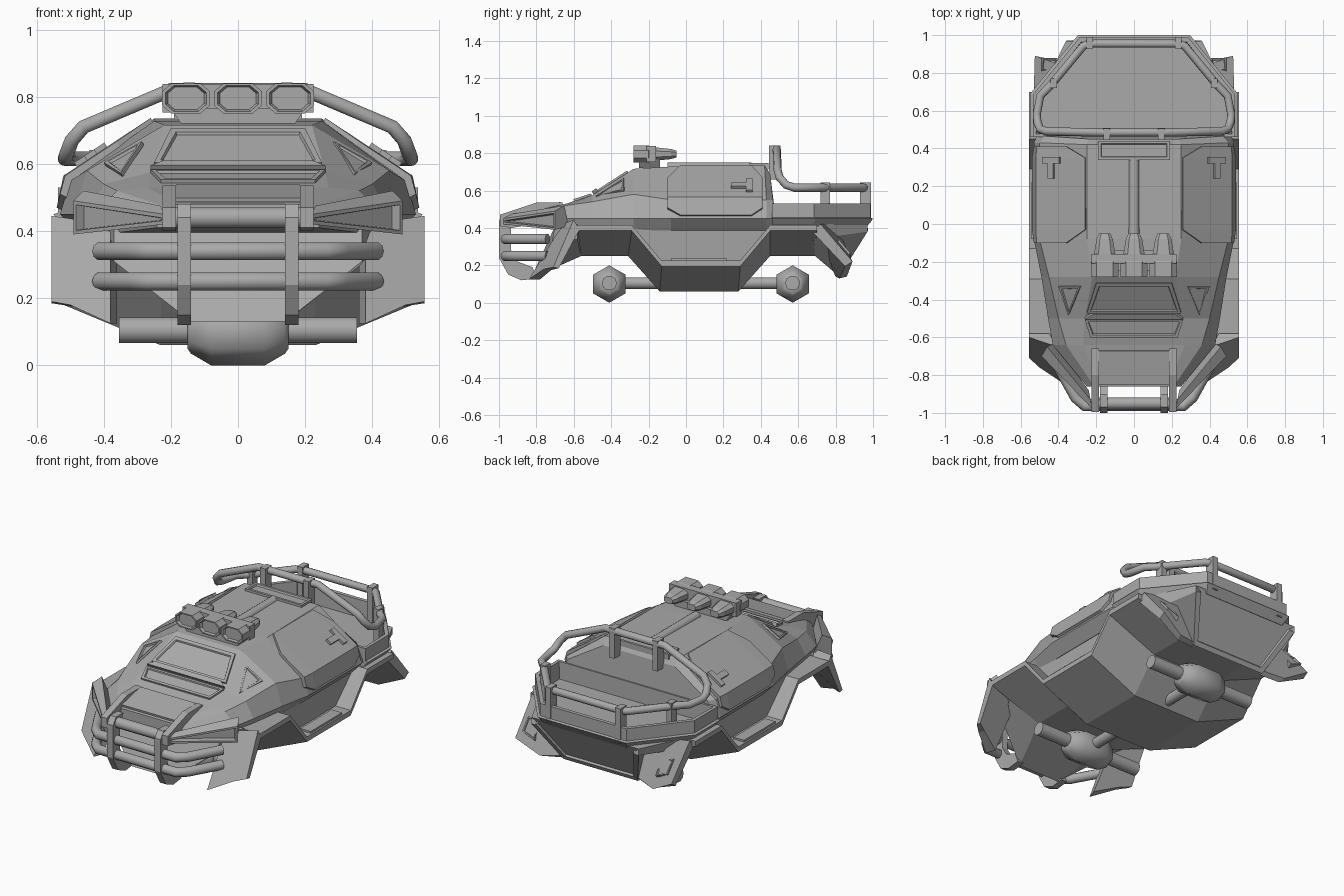
import bpy, bmesh, math
from mathutils import Vector

cube = bpy.data.objects.get("Cube")
if cube:
    bpy.data.objects.remove(cube, do_unlink=True)

grey = bpy.data.materials.new("plain_grey")
grey.use_nodes = True
colour = (0.4, 0.4, 0.4, 1)
grey.diffuse_color = colour
for node in grey.node_tree.nodes:
    if node.type == 'BSDF_PRINCIPLED':
        node.inputs["Base Color"].default_value = colour


def make(name, verts, faces, mirror=False, inset=None, smooth=False):
    """Mesh object; inset = (direction, thickness, depth) on the best facing face."""
    mesh = bpy.data.meshes.new(name)
    mesh.from_pydata([tuple(v) for v in verts], [], faces)
    bm = bmesh.new()
    bm.from_mesh(mesh)
    bmesh.ops.recalc_face_normals(bm, faces=bm.faces)
    if inset:
        bm.normal_update()
        target = max(bm.faces, key=lambda f: f.normal.dot(Vector(inset[0])))
        bmesh.ops.inset_region(bm, faces=[target], thickness=inset[1], depth=0)
        bmesh.ops.inset_region(bm, faces=[target], thickness=0.006, depth=inset[2])
    for f in bm.faces:
        f.smooth = smooth
    bm.to_mesh(mesh)
    bm.free()
    mesh.materials.append(grey)
    obj = bpy.data.objects.new(name, mesh)
    bpy.context.collection.objects.link(obj)
    if mirror:
        obj.modifiers.new("Mirror", 'MIRROR')
    return obj


def flip(pts):
    return [(-x, y, z) for x, y, z in reversed(pts)]


def loft(name, sections, sym=False, **kw):
    """Skin closed rings; sym completes half rings across x = 0."""
    rings = [s + flip(s) for s in sections] if sym else sections
    n = len(rings[0])
    faces = [tuple(range(n)), tuple(range((len(rings) - 1) * n, len(rings) * n))]
    for r in range(len(rings) - 1):
        for i in range(n):
            j = (i + 1) % n
            faces.append((r * n + i, r * n + j, (r + 1) * n + j, (r + 1) * n + i))
    return make(name, [p for ring in rings for p in ring], faces, **kw)


def prism(name, profile, x0, x1, **kw):
    return loft(name, [[(x, y, z) for y, z in profile] for x in (x0, x1)], **kw)


def box(name, c, s, **kw):
    x, y, z = (v / 2 for v in s)
    ring = [(-x, -y), (x, -y), (x, y), (-x, y)]
    return loft(name, [[(c[0] + a, c[1] + b, c[2] + h) for a, b in ring] for h in (-z, z)], **kw)


def panel(name, pts, t=0.009, **kw):
    """Thin plate raised on the side that faces up or out."""
    pts = [Vector(p) for p in pts]
    normal = (pts[1] - pts[0]).cross(pts[2] - pts[0]).normalized()
    if normal.z < 0:
        normal = -normal
    return loft(name, [[p - normal * 0.004 for p in pts], [p + normal * t for p in pts]], **kw)


def tube(name, pts, r, cyclic=False):
    curve = bpy.data.curves.new(name, 'CURVE')
    curve.dimensions = '3D'
    curve.bevel_depth, curve.bevel_resolution, curve.use_fill_caps = r, 3, True
    spline = curve.splines.new('POLY')
    spline.points.add(len(pts) - 1)
    for p, co in zip(spline.points, pts):
        p.co = (*co, 1)
    spline.use_cyclic_u = cyclic
    temp = bpy.data.objects.new(name + "_path", curve)
    bpy.context.collection.objects.link(temp)
    bpy.context.view_layer.update()
    deps = bpy.context.evaluated_depsgraph_get()
    mesh = bpy.data.meshes.new_from_object(temp.evaluated_get(deps))
    bpy.data.objects.remove(temp, do_unlink=True)
    mesh.materials.clear()
    mesh.materials.append(grey)
    obj = bpy.data.objects.new(name, mesh)
    bpy.context.collection.objects.link(obj)
    bpy.ops.object.select_all(action='DESELECT')
    obj.select_set(True)
    bpy.context.view_layer.objects.active = obj
    bpy.ops.object.shade_smooth_by_angle(angle=math.radians(50))
    return obj


# Lower hull: outer lip follows the arches and sill, underside slopes inward
outer = [(-.58, .385), (-.29, .385), (-.13, .195), (.29, .195), (.45, .385), (.70, .385)]
inner = [(-.56, .25), (-.31, .25), (-.14, .06), (.28, .06), (.45, .25), (.69, .25)]
loft("lower_hull", [[(.555, yo, zo + .03), (.555, yo, zo), (.23, yi, zi)]
                    for (yo, zo), (yi, zi) in zip(outer, inner)], sym=True)
loft("lower_nose", [[(.45, -.58, .42), (.42, -.58, .34), (.23, -.56, .25)],
                    [(.37, -.70, .41), (.37, -.72, .31), (.14, -.83, .13)]], sym=True)
loft("lower_tail", [[(.50, .68, .42), (.46, .68, .34), (.23, .69, .25)],
                    [(.36, .97, .42), (.36, .97, .38), (.25, .82, .14)]],
     sym=True, inset=((0, .85, -.5), .035, -.012))
loft("cabin_side", [[(.47, -.31, .42), (.47, .46, .42)], [(.45, -.12, .20), (.45, .29, .20)]], sym=True)
box("step_plate", (.51, .07, .23), (.07, .30, .012), mirror=True)

# Fender tips and rear flaps
loft("front_fender_tip", [
    [(.555, -.60, .445), (.555, -.71, .19), (.50, -.76, .18), (.38, -.84, .125), (.38, -.66, .42)],
    [(.555, -.57, .39), (.555, -.68, .185), (.49, -.72, .175), (.36, -.78, .125), (.36, -.58, .39)]],
     mirror=True)
loft("rear_flap", [
    [(.53, .72, .42), (.525, .89, .22), (.38, .86, .14), (.25, .82, .16), (.28, .80, .42)],
    [(.53, .67, .385), (.525, .85, .195), (.37, .82, .13), (.25, .80, .14), (.28, .68, .385)]],
     mirror=True)
panel("tail_light", [(.41, .80, .31), (.49, .80, .32), (.49, .86, .25), (.41, .86, .22)], .025,
      mirror=True, inset=((0, .7, .7), .01, -.01))

# Upper body: chine, shoulder and roof line, nose to rear wall
loft("upper_body", [
    [(.24, -.86, .41), (.25, -.86, .45), (.21, -.86, .47), (.18, -.86, .48)],
    [(.40, -.64, .39), (.43, -.64, .45), (.36, -.64, .52), (.27, -.64, .53)],
    [(.43, -.50, .385), (.455, -.50, .45), (.40, -.50, .54), (.26, -.50, .575)],
    [(.46, -.28, .385), (.49, -.28, .45), (.45, -.28, .58), (.22, -.28, .716)],
    [(.47, -.08, .385), (.53, -.08, .45), (.50, -.08, .55), (.25, -.08, .728)],
    [(.47, .43, .385), (.53, .43, .45), (.50, .43, .55), (.25, .42, .735)],
    [(.47, .48, .385), (.51, .48, .45), (.47, .465, .55), (.24, .45, .69)]], sym=True)


def slope(x, y, lift=0.002):
    return (x, y, .575 + (y + .5) * (.64 if y > -.5 else .32) + lift)


# Windscreen, scuttle, step bar, corner windows and bonnet plate
panel("windscreen", [slope(*p) for p in ((-.20, -.31), (.20, -.31), (.25, -.47), (-.25, -.47))],
      inset=((0, -.5, .85), .025, -.008))
panel("scuttle_bar", [slope(*p) for p in ((-.22, -.47), (.22, -.47), (.26, -.495), (-.26, -.495))], .018)
panel("scuttle", [slope(*p) for p in ((-.26, -.505), (.26, -.505), (.23, -.60), (-.23, -.60))],
      inset=((0, -.5, .85), .02, -.008))
panel("corner_window", [(.282, -.33, .660), (.396, -.33, .597), (.345, -.48, .565)], .009,
      mirror=True, inset=((.4, -.4, .8), .018, -.008))
panel("bonnet_plate", [(-.185, -.67, .53), (.185, -.67, .53), (.185, -.85, .49), (-.185, -.85, .49)], .009)

# Doors: raised panels wrapping over the shoulder
wide = [(.50, .45), (.54, .47), (.52, .565), (.26, .737), (.24, .69)]
slim = [(.49, .49), (.53, .51), (.515, .565), (.36, .668), (.34, .63)]
loft("door", [[(x, y, z) for x, z in ring] for ring, y in
              ((slim, -.10), (wide, -.03), (wide, .35), (slim, .41))], mirror=True)


def on_door(x, y):
    return (x, y, .565 + (.52 - x) * .66)


for name, xa, xb, ya, yb in (("handle_bar", .39, .48, .32, .355), ("handle_stem", .42, .45, .24, .32)):
    panel(name, [on_door(xa, ya), on_door(xb, ya), on_door(xb, yb), on_door(xa, yb)], .015, mirror=True)

# Roof spine and vent
tube("roof_spine", [(0, -.10, .722), (0, .35, .722)], .03)
box("roof_vent", (0, .39, .73), (.38, .10, .035), inset=((0, 0, 1), .02, -.01))

# Rear cargo bed: chamfered base running up into thin walls round a sunken floor
plan = [(.555, .46), (.555, .69), (.30, 1.0)]
levels = ((.92, .40), (.99, .45), (.965, .455), (.965, .53))
loft("cargo_bed", [[(x * k, .46 + (y - .46) * (k + .01), z) for x, y in plan] for k, z in levels],
     sym=True, inset=((0, 0, 1), .025, -.105))

# Roll bar loop with posts
half = [(.20, .485, .82), (.46, .49, .71), (.495, .50, .67), (.51, .535, .63), (.515, .58, .615),
        (.495, .68, .615), (.44, .735, .615), (.27, .94, .615), (.24, .955, .615)]
tube("roll_bar", half + flip(half), .022, cyclic=True)
for name, x, y, z0, z1, d in (("roll_post_front", .145, .475, .66, .842, .06),
                              ("roll_post_side", .425, .745, .43, .642, .05),
                              ("roll_post_rear", .235, .96, .43, .642, .06)):
    box(name, (x, y, (z0 + z1) / 2), (.035, d, z1 - z0), mirror=True)


# Roof lamps on a bracket
def octagon(cx, cz, w, h, y):
    c = .45
    pts = [(w, -h * c), (w, h * c), (w * .6, h), (-w * .6, h)]
    pts += [(-a, -b) for a, b in pts]
    return [(cx + a, y, cz + b) for a, b in pts]


for i, cx in enumerate((-.155, 0, .155)):
    rings = ((-.265, .75), (-.28, .85), (-.28, 1), (-.20, 1), (-.19, .85), (-.08, .6), (-.05, .4))
    loft("roof_lamp_%d" % (i + 1), [octagon(cx, .795, .072 * k, .045 * k, y) for y, k in rings])
box("lamp_bracket", (0, -.185, .795), (.45, .05, .085))
loft("lamp_mount", [[(.17, y, .72), (.20, y, .765)] for y in (-.25, -.14)], sym=True)

# Headlights swept back along the nose
loft("headlight", [
    [(.22, -.98, .42), (.22, -.98, .45), (.23, -.93, .475), (.24, -.88, .42)],
    [(.49, -.70, .39), (.49, -.70, .49), (.46, -.65, .52), (.42, -.63, .41)]],
     mirror=True, inset=((.6, -.8, 0), .016, -.03))

# Front guard: tubes, brackets and hooked uprights
for name, z in (("bumper_tube_upper", .34), ("bumper_tube_lower", .25)):
    right = [(.26, -.965, z), (.31, -.92, z), (.41, -.74, z)]
    tube(name, flip(right) + right, .028)
tube("guard_cross_tube", [(-.22, -.95, .44), (.22, -.95, .44)], .032)
prism("guard_bracket", [(-.66, .535), (-.80, .535), (-.995, .47), (-.995, .41), (-.93, .40), (-.66, .45)],
      .185, .225, mirror=True)
prism("guard_upright", [(-.90, .48), (-.97, .48), (-1, .44), (-1, .24), (-.95, .15), (-.88, .12),
                        (-.80, .13), (-.82, .19), (-.90, .22), (-.935, .28), (-.935, .40)],
      .14, .18, mirror=True)


# Axles, barrel housings and drive shaft
def hexagon(x, y, r):
    return [(x, y + r * math.sin(a * math.pi / 3), .1 + r * math.cos(a * math.pi / 3)) for a in range(6)]


for name, y in (("front", -.41), ("rear", .57)):
    tube(name + "_axle", [(-.355, y, .105), (.355, y, .105)], .04)
    loft(name + "_axle_housing", [hexagon(x, y, r) for x, r in
                                  ((-.15, .05), (-.14, .065), (-.08, .1), (.08, .1), (.14, .065), (.15, .05))],
         smooth=True)
tube("drive_shaft", [(0, -.41, .105), (0, .57, .105)], .032)
